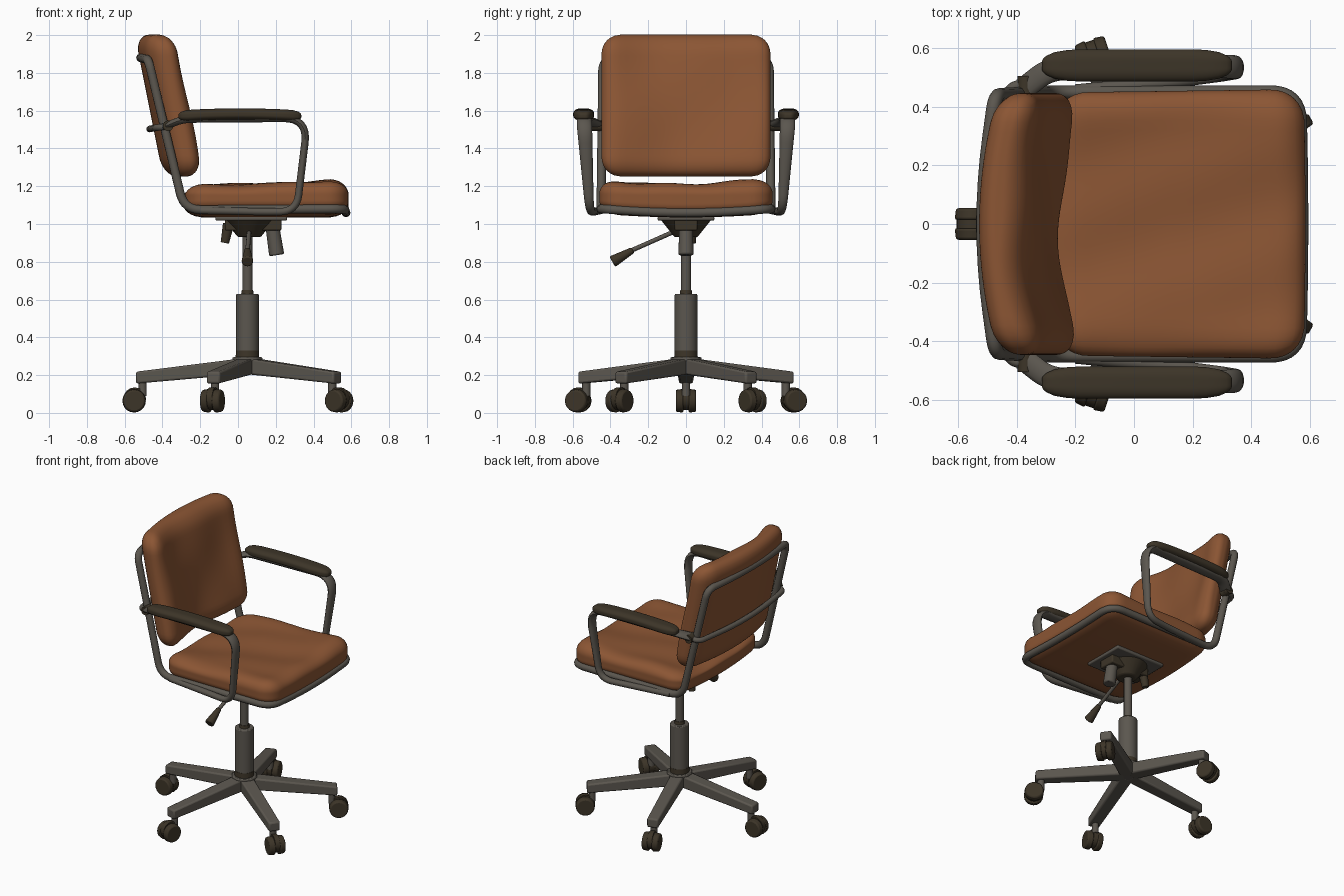
import bpy, bmesh, math
from mathutils import Vector as V, Matrix

if "Cube" in bpy.data.objects:
    bpy.data.objects.remove(bpy.data.objects["Cube"])


def material(name, col):
    m = bpy.data.materials.new(name)
    m.diffuse_color = (*col, 1)
    m.use_nodes = True
    m.node_tree.nodes["Principled BSDF"].inputs["Base Color"].default_value = m.diffuse_color
    return m


LEATHER = material("brown_leather", (0.26, 0.092, 0.034))
METAL = material("grey_metal", (0.105, 0.094, 0.078))
DARK = material("dark_plastic", (0.046, 0.035, 0.021))


def finish(name, bm, mat, bevel=0):
    bmesh.ops.recalc_face_normals(bm, faces=bm.faces)
    me = bpy.data.meshes.new(name)
    bm.to_mesh(me)
    bm.free()
    me.materials.append(mat)
    ob = bpy.data.objects.new(name, me)
    bpy.context.collection.objects.link(ob)
    if bevel:
        b = ob.modifiers.new("bevel", "BEVEL")
        b.width, b.segments = bevel, 2
    return ob


def rod(name, p0, p1, r0, r1, mat, segs=24, bevel=0):
    """Cylinder or cone from p0 to p1."""
    p0, p1 = V(p0), V(p1)
    d = p1 - p0
    bm = bmesh.new()
    bmesh.ops.create_cone(bm, cap_ends=True, segments=segs, radius1=r0, radius2=r1, depth=d.length)
    rot = d.to_track_quat("Z", "Y").to_matrix().to_4x4()
    bm.transform(Matrix.Translation((p0 + p1) / 2) @ rot)
    return finish(name, bm, mat, bevel)


def box(name, c, size, mat, bevel=0.008, shape=None, xf=None):
    bm = bmesh.new()
    bmesh.ops.create_cube(bm, size=1)
    for v in bm.verts:
        if shape:
            v.co = shape(v.co)
        else:
            v.co = V(c) + V([v.co[i] * size[i] for i in range(3)])
    if xf:
        bm.transform(xf)
    return finish(name, bm, mat, bevel)


def soft_box(name, half, rad, deform, mat, cuts=26):
    """Dense box with elliptical rounding, then bent by deform."""
    bm = bmesh.new()
    bmesh.ops.create_cube(bm, size=2)
    bmesh.ops.subdivide_edges(bm, edges=bm.edges[:], cuts=cuts, use_grid_fill=True)
    for v in bm.verts:
        p = V([v.co[i] * half[i] for i in range(3)])
        q = V([max(-(half[i] - rad[i]), min(half[i] - rad[i], p[i])) for i in range(3)])
        d = V([(p[i] - q[i]) / rad[i] for i in range(3)]).normalized()
        v.co = deform(q + V([d[i] * rad[i] for i in range(3)]))
    return finish(name, bm, mat)


def rounded(pts, cyclic=False, steps=8):
    """Path of (x, y, z, fillet) with filleted corners."""
    out, n = [], len(pts)
    for i, (*p, r) in enumerate(pts):
        p = V(p)
        if (not cyclic and i in (0, n - 1)) or r == 0:
            out.append(p)
            continue
        a = p + (V(pts[i - 1][:3]) - p).normalized() * r
        b = p + (V(pts[(i + 1) % n][:3]) - p).normalized() * r
        for k in range(steps + 1):
            t = k / steps
            out.append(a * (1 - t) ** 2 + p * 2 * t * (1 - t) + b * t * t)
    return out


def tube(name, pts, r, mat, cyclic=False):
    cu = bpy.data.curves.new(name, "CURVE")
    cu.dimensions = "3D"
    cu.bevel_depth, cu.bevel_resolution, cu.use_fill_caps = r, 3, True
    path = rounded(pts, cyclic)
    sp = cu.splines.new("POLY")
    sp.points.add(len(path) - 1)
    for s, p in zip(sp.points, path):
        s.co = (*p, 1)
    sp.use_cyclic_u = cyclic
    cu.materials.append(mat)
    ob = bpy.data.objects.new(name, cu)
    bpy.context.collection.objects.link(ob)
    return ob


def flat_tube(name, pts, wide, thick, mat, segs=14):
    """Sweep an oval section whose long axis stays near y."""
    path, bm, rings = rounded(pts), bmesh.new(), []
    for i, p in enumerate(path):
        t = (path[min(i + 1, len(path) - 1)] - path[max(i - 1, 0)]).normalized()
        w = (V((0, 1, 0)) - t * t.y).normalized()
        n = t.cross(w)
        hw = wide(p)
        rings.append([bm.verts.new(p + w * hw * math.cos(a) + n * thick * math.sin(a))
                      for a in (2 * math.pi * k / segs for k in range(segs))])
    for a, b in zip(rings, rings[1:]):
        for k in range(segs):
            bm.faces.new((a[k], a[k - 1], b[k - 1], b[k]))
    bm.faces.new(rings[0])
    bm.faces.new(rings[-1])
    return finish(name, bm, mat)


# --- cushions ---
def seat_shape(p):
    x, y, z = p.x + 0.155, p.y, p.z
    up = max(0, z / 0.08)
    z += 1.14 + up * (0.04 * x - 0.03 * (1 - (y / 0.46) ** 2))
    z += up * 0.005 * (math.sin(13 * x + 4 * y) + math.sin(17 * y - 6 * x))
    z -= 0.02 * (1 - (y / 0.46) ** 2) * (p.z < 0)
    x += 0.02 * (1 - (y / 0.46) ** 2) * (-1 if p.x < 0 else 0.3)
    return V((x, y * (1 + 0.03 * p.x), z))


def back_shape(p):
    x, y, z = p
    wrinkle = 0.006 * (math.sin(14 * y + 3 * z) + math.sin(9 * z - 8 * y)) if x > 0 else 0
    return V((-0.325 + x - 0.2 * z - 0.065 * (1 - (y / 0.45) ** 2) + wrinkle, y, 1.627 + z))


soft_box("seat_cushion", (0.425, 0.455, 0.085), (0.11, 0.11, 0.07), seat_shape, LEATHER)
soft_box("back_cushion", (0.082, 0.447, 0.375), (0.075, 0.10, 0.10), back_shape, LEATHER)

# --- continuous frame around seat and back ---
half = [(0.565, -0.45, 1.08, 0.1), (-0.285, -0.45, 1.075, 0.09), (-0.475, -0.44, 1.87, 0.06)]
mirror = [(x, -y, z, r) for x, y, z, r in reversed(half)]
tube("seat_and_back_frame",
     [(0.575, 0, 1.05, 0.3)] + half + [(-0.535, 0, 1.885, 0.3)] + mirror, 0.024, METAL, True)

# --- bar behind the back ---
brace = [(-0.35, -0.475, 1.52, 0), (-0.43, -0.475, 1.51, 0.05)]
tube("back_brace", brace + [(-0.485, 0, 1.5, 0.3)] +
     [(x, -y, z, r) for x, y, z, r in reversed(brace)], 0.018, METAL)

# --- armrests ---
for s, side in ((-1, "right"), (1, "left")):
    flat_tube(side + "_arm_tube", [
        (-0.38, s * 0.46, 1.52, 0), (-0.29, s * 0.53, 1.555, 0.05), (0.37, s * 0.54, 1.56, 0.13),
        (0.31, s * 0.51, 1.065, 0.09), (0.12, s * 0.485, 1.065, 0.05), (-0.2, s * 0.455, 1.072, 0)],
        lambda p: 0.022 + 0.018 * max(0, min(1, (p.z - 1.06) / 0.45)), 0.02, METAL)
    soft_box(side + "_arm_pad", (0.325, 0.055, 0.03), (0.06, 0.04, 0.025),
             lambda p: V((p.x + 0.01, s * 0.542 + p.y * (1 - 0.25 * max(0, abs(p.x) - 0.22) / 0.1),
                          p.z + 1.582 - 0.1 * p.x ** 2)), DARK, 14)
    rod(side + "_arm_clamp", (-0.37, s * 0.44, 1.52), (-0.37, s * 0.505, 1.52), 0.028, 0.028, DARK, 16)

# --- tilt mechanism under the seat ---
box("mount_plate", (0.07, 0, 1.03), (0.38, 0.3, 0.025), METAL)
rod("tilt_housing", (0.06, 0, 0.93), (0.06, 0, 1.03), 0.06, 0.14, DARK, 24, 0.008)
box("tilt_block", (0.08, 0, 0.995), (0.3, 0.12, 0.06), DARK)
rod("tension_knob", (0.205, 0, 0.835), (0.18, 0, 1.0), 0.04, 0.036, METAL, 20, 0.008)
rod("tilt_stop", (-0.07, 0.03, 0.9), (-0.05, 0.03, 1.0), 0.022, 0.03, DARK, 16)
rod("lever_rod", (0.06, -0.04, 0.97), (0.05, -0.3, 0.855), 0.012, 0.012, METAL, 12)
rod("lever_grip", (0.05, -0.28, 0.863), (0.05, -0.39, 0.80), 0.016, 0.032, DARK, 16, 0.008)

# --- gas column ---
rod("column_outer", (0.05, 0, 0.3), (0.05, 0, 0.63), 0.06, 0.06, METAL, 32, 0.006)
rod("column_inner", (0.05, 0, 0.6), (0.05, 0, 0.96), 0.027, 0.027, METAL)
rod("column_collar", (0.05, 0, 0.625), (0.05, 0, 0.65), 0.034, 0.03, DARK)
rod("base_ring", (0.05, 0, 0.28), (0.05, 0, 0.33), 0.063, 0.061, DARK, 32)
rod("base_hub", (0.05, 0, 0.205), (0.05, 0, 0.295), 0.07, 0.085, METAL, 10, 0.008)


# --- five legs with twin-wheel casters ---
def leg_shape(c):
    tip = c.x > 0
    lo, hi = (0.155, 0.218) if tip else (0.205, 0.29)
    return V((0.59 if tip else 0.02, c.y * (0.075 if tip else 0.09), hi if c.z > 0 else lo))


for i in range(5):
    xf = Matrix.Translation((0.05, 0, 0)) @ Matrix.Rotation(math.pi + i * math.tau / 5, 4, "Z")
    box(f"leg_{i}", None, None, METAL, 0.01, leg_shape, xf)
    rod(f"caster_stem_{i}", xf @ V((0.555, 0, 0.09)), xf @ V((0.555, 0, 0.165)), 0.022, 0.022, METAL, 14)
    for s in (-1, 1):
        rod(f"caster_wheel_{i}_{'a' if s < 0 else 'b'}", xf @ V((0.6, s * 0.014, 0.064)),
            xf @ V((0.6, s * 0.054, 0.064)), 0.063, 0.058, DARK, 20, 0.008)
    rod(f"caster_hood_{i}", xf @ V((0.597, -0.016, 0.075)), xf @ V((0.597, 0.016, 0.075)),
        0.06, 0.06, DARK, 16)

# --- smooth shading with sharp edges kept ---
for ob in bpy.context.scene.objects:
    if ob.type == "MESH":
        ob.select_set(True)
        bpy.context.view_layer.objects.active = ob
bpy.ops.object.shade_smooth_by_angle(angle=math.radians(40))
